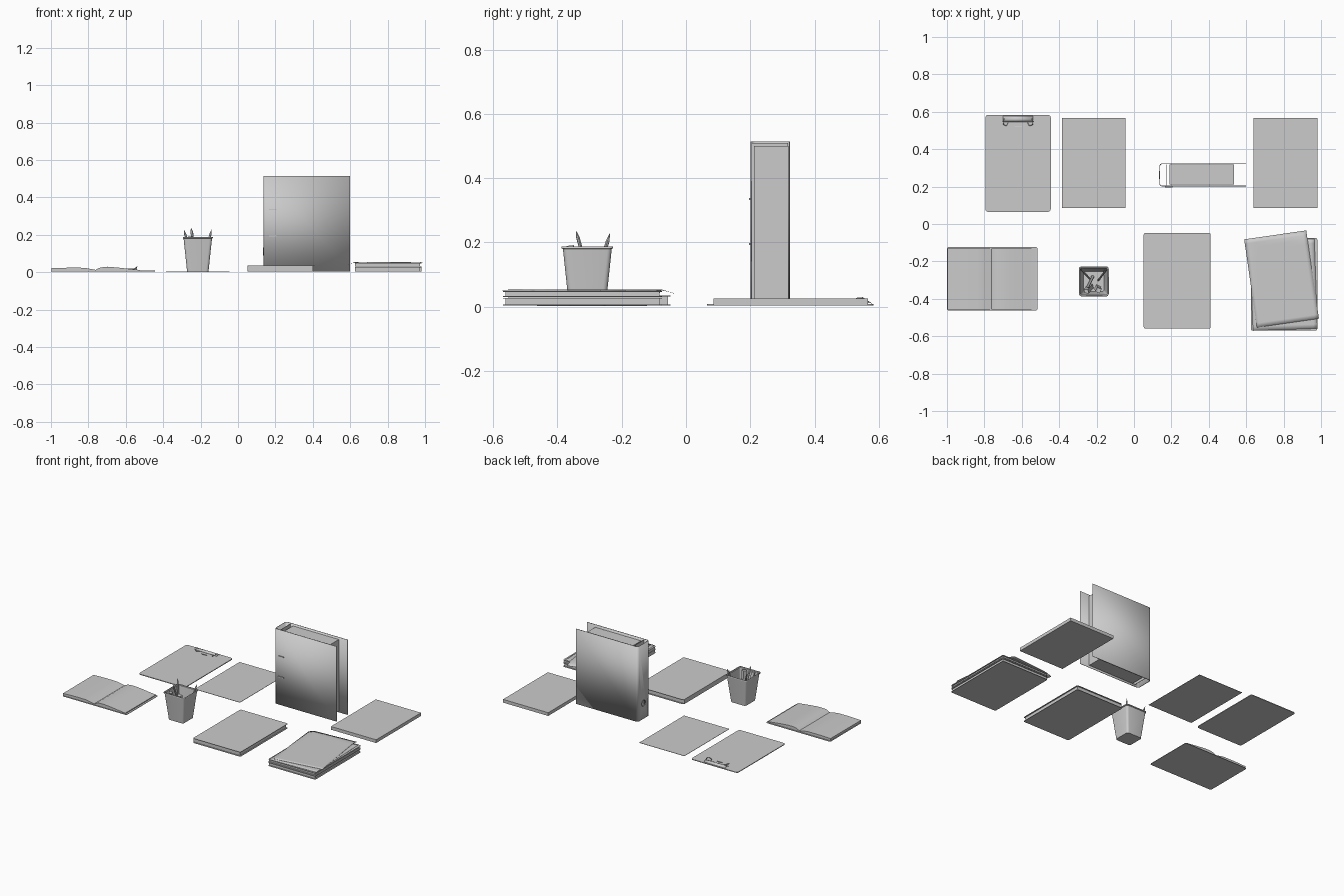
import bpy, bmesh, math
from mathutils import Vector, Matrix

if "Cube" in bpy.data.objects:
    bpy.data.objects.remove(bpy.data.objects["Cube"], do_unlink=True)

grey = bpy.data.materials.new("plain_grey")
grey.use_nodes = True
grey.diffuse_color = (0.6, 0.6, 0.6, 1)
grey.node_tree.nodes["Principled BSDF"].inputs["Base Color"].default_value = (0.6, 0.6, 0.6, 1)


def finish(name, bm, smooth=False):
    bmesh.ops.recalc_face_normals(bm, faces=bm.faces)
    mesh = bpy.data.meshes.new(name)
    bm.to_mesh(mesh)
    bm.free()
    mesh.materials.append(grey)
    obj = bpy.data.objects.new(name, mesh)
    bpy.context.collection.objects.link(obj)
    if smooth:
        bpy.ops.object.select_all(action='DESELECT')
        obj.select_set(True)
        bpy.context.view_layer.objects.active = obj
        bpy.ops.object.shade_smooth_by_angle()
    return obj


def solidify(obj, thickness, offset=0):
    mod = obj.modifiers.new("thickness", 'SOLIDIFY')
    mod.thickness = thickness
    mod.offset = offset


def rounded(x0, x1, y0, y1, r=0.0, steps=4):
    """Outline of a rectangle with rounded corners."""
    if r == 0:
        return [(x0, y0), (x1, y0), (x1, y1), (x0, y1)]
    centres = [(x1 - r, y1 - r), (x0 + r, y1 - r), (x0 + r, y0 + r), (x1 - r, y0 + r)]
    return [(cx + r * math.cos((q + s / steps) * math.pi / 2),
             cy + r * math.sin((q + s / steps) * math.pi / 2))
            for q, (cx, cy) in enumerate(centres) for s in range(steps + 1)]


def slab(name, x0, x1, y0, y1, z0, z1, r=0.0):
    bm = bmesh.new()
    face = bm.faces.new([bm.verts.new((x, y, z0)) for x, y in rounded(x0, x1, y0, y1, r)])
    new = bmesh.ops.extrude_face_region(bm, geom=[face])["geom"]
    bmesh.ops.translate(bm, vec=(0, 0, z1 - z0), verts=[v for v in new if isinstance(v, bmesh.types.BMVert)])
    return finish(name, bm)


def ribbon(name, start, sweep, thickness):
    """Strip swept from a 3D polyline along a vector."""
    bm = bmesh.new()
    a = [bm.verts.new(p) for p in start]
    b = [bm.verts.new(Vector(p) + Vector(sweep)) for p in start]
    for i in range(len(a) - 1):
        bm.faces.new((a[i], a[i + 1], b[i + 1], b[i]))
    obj = finish(name, bm, True)
    solidify(obj, thickness)
    return obj


def rod(name, p, q, r, tip=0.0, sides=8, flat=1.0):
    """Stick from p to q with an optional pointed end."""
    p, q = Vector(p), Vector(q)
    length = (q - p).length
    bm = bmesh.new()
    bmesh.ops.create_cone(bm, cap_ends=True, segments=sides, radius1=r, radius2=r, depth=length - tip,
                          matrix=Matrix.Translation((0, 0, (length - tip) / 2)))
    if tip:
        bmesh.ops.create_cone(bm, cap_ends=False, segments=sides, radius1=r, radius2=r * 0.1, depth=tip,
                              matrix=Matrix.Translation((0, 0, length - tip / 2)))
    bmesh.ops.scale(bm, vec=(1, flat, 1), verts=bm.verts)
    turn = (q - p).to_track_quat('Z', 'Y').to_matrix().to_4x4()
    bmesh.ops.transform(bm, matrix=Matrix.Translation(p) @ turn, verts=bm.verts)
    return finish(name, bm, sides > 4)


def wire(name, points, r):
    curve = bpy.data.curves.new(name, 'CURVE')
    curve.dimensions = '3D'
    curve.bevel_depth = r
    curve.bevel_resolution = 1
    line = curve.splines.new('POLY')
    line.points.add(len(points) - 1)
    for pt, co in zip(line.points, points):
        pt.co = (*co, 1)
    curve.materials.append(grey)
    obj = bpy.data.objects.new(name, curve)
    bpy.context.collection.objects.link(obj)


# Clipboard with spring clip
slab("clipboard", -0.795, -0.445, 0.065, 0.583, 0.004, 0.009, 0.015)
ribbon("clip_plate", [(-0.70, 0.578, 0.01), (-0.70, 0.568, 0.017), (-0.70, 0.558, 0.019), (-0.70, 0.545, 0.012)],
       (0.16, 0, 0), 0.002)
for side in (-1, 1):
    wire("clip_wire", [(-0.62 + side * x, y, z) for x, y, z in
                       ((0.07, 0.57, 0.013), (0.08, 0.55, 0.028), (0.077, 0.53, 0.026),
                        (0.06, 0.525, 0.015), (0.05, 0.545, 0.013))], 0.002)
wire("clip_tab", [(-0.64, 0.522, 0.011), (-0.60, 0.522, 0.011)], 0.002)

# Loose sheet and paper block
slab("paper_sheet", -0.385, -0.045, 0.085, 0.567, 0.004, 0.006)
slab("paper_block", 0.64, 0.98, 0.085, 0.567, 0.004, 0.026)

# Ring binder: wrapped cover, finger hole, mechanism, contents
r = 0.014
arc = [(0.137 + r - r * math.sin(a), 0.203 + r - r * math.cos(a)) for a in (i * math.pi / 10 for i in range(6))]
path = [(0.60, 0.203)] + arc + [(x, 0.525 - y) for x, y in reversed(arc)] + [(0.60, 0.322)]
cover = ribbon("binder_cover", [(x, y, 0.004) for x, y in path], (0, 0, 0.51), 0.004)
bm = bmesh.new()
bmesh.ops.create_cone(bm, cap_ends=True, segments=24, radius1=0.019, radius2=0.019, depth=0.03,
                      matrix=Matrix.Translation((0.137, 0.2625, 0.11)) @ Matrix.Rotation(math.pi / 2, 4, 'Y'))
cutter = finish("hole_cutter", bm)
cutter.hide_render = True
cut = cover.modifiers.new("finger_hole", 'BOOLEAN')
cut.operation = 'DIFFERENCE'
cut.object = cutter
bpy.ops.object.select_all(action='DESELECT')
cover.select_set(True)
bpy.context.view_layer.objects.active = cover
for mod in list(cover.modifiers):
    bpy.ops.object.modifier_apply(modifier=mod.name)
bpy.data.objects.remove(cutter, do_unlink=True)
bpy.ops.mesh.primitive_torus_add(location=(0.135, 0.2625, 0.11), rotation=(0, math.pi / 2, 0),
                                 major_radius=0.02, minor_radius=0.002, major_segments=24, minor_segments=6)
bpy.context.object.name = "finger_ring"
bpy.context.object.data.materials.append(grey)
slab("binder_mechanism", 0.17, 0.173, 0.206, 0.318, 0.01, 0.51)
slab("binder_pages", 0.19, 0.535, 0.212, 0.319, 0.012, 0.50)
for z in (0.195, 0.335):
    slab("binder_slot", 0.165, 0.205, 0.196, 0.204, z - 0.003, z + 0.003)

# Open book: cover and two page humps meeting at the gutter
slab("open_book_cover", -1.0, -0.515, -0.463, -0.122, 0.003, 0.006, 0.012)
mid, left, right = -0.76, -0.996, -0.527
top = []
for i in range(25):
    t = i / 24
    x = left + t * (right - left)
    if x < mid:
        u = (mid - x) / (mid - left)
        z = 0.012 + 0.009 * min(1, u * 4) + 0.003 * math.sin(math.pi * u)
    else:
        u = (x - mid) / (right - mid)
        z = 0.012 + 0.018 * math.sin(math.pi * u ** 0.6) * (1 - u * 0.4)
    top.append((x, z))
bm = bmesh.new()
face = bm.faces.new([bm.verts.new((x, -0.458, z)) for x, z in [(left, 0.006)] + top + [(right, 0.006)]])
new = bmesh.ops.extrude_face_region(bm, geom=[face])["geom"]
bmesh.ops.translate(bm, vec=(0, 0.328, 0), verts=[v for v in new if isinstance(v, bmesh.types.BMVert)])
finish("open_book_pages", bm, True)

# Pen cup: tapered rounded square
bm = bmesh.new()
loops = []
for half, z in ((0.057, 0.002), (0.076, 0.18), (0.08, 0.182), (0.08, 0.188)):
    loops.append([bm.verts.new((x - 0.215, y - 0.307, z)) for x, y in rounded(-half, half, -half, half, 0.014)])
for a, b in zip(loops, loops[1:]):
    for i in range(len(a)):
        j = (i + 1) % len(a)
        bm.faces.new((a[i], a[j], b[j], b[i]))
bm.faces.new(loops[0])
cup = finish("pen_cup", bm, True)
solidify(cup, 0.004, -1)

# Cup contents
rod("pencil_left", (-0.23, -0.30, 0.01), (-0.289, -0.237, 0.228), 0.006, 0.025, 6)
rod("pencil_right", (-0.19, -0.30, 0.01), (-0.142, -0.237, 0.228), 0.006, 0.025, 6)
rod("pen_front", (-0.22, -0.28, 0.01), (-0.25, -0.342, 0.236), 0.008, 0.02, 8, 0.6)
rod("eraser", (-0.23, -0.33, 0.01), (-0.255, -0.36, 0.189), 0.018, 0, 4, 0.7)
rod("sharpener", (-0.195, -0.34, 0.01), (-0.19, -0.355, 0.185), 0.018, 0, 4)


# Bound books: thin covers, recessed pages, closed spine
def bound_book(name, x0, x1, y0, y1, z0, z1):
    slab(name + "_bottom_cover", x0, x1, y0, y1, z0, z0 + 0.003, 0.01)
    slab(name + "_top_cover", x0, x1, y0, y1, z1 - 0.003, z1, 0.01)
    slab(name + "_spine", x0, x0 + 0.004, y0 + 0.008, y1 - 0.008, z0, z1)
    slab(name + "_pages", x0 + 0.004, x1 - 0.008, y0 + 0.008, y1 - 0.008, z0 + 0.003, z1 - 0.003)


bound_book("notebook", 0.052, 0.41, -0.56, -0.048, 0.004, 0.035)

# Stack: two bundles with skewed sheets drooping over the edges
X0, X1, Y0, Y1 = 0.625, 0.98, -0.57, -0.075
bound_book("stack_lower", X0, X1, Y0, Y1, 0.004, 0.028)
bound_book("stack_upper", X0, X1, Y0, Y1, 0.03, 0.049)


def loose_sheet(name, cx, cy, w, d, degrees, z):
    bm = bmesh.new()
    bmesh.ops.create_grid(bm, x_segments=16, y_segments=20, size=0.5)
    spin = Matrix.Rotation(math.radians(degrees), 4, 'Z')
    for v in bm.verts:
        p = spin @ Vector((v.co.x * w, v.co.y * d, 0)) + Vector((cx, cy, 0))
        over = max(0, X0 - p.x, p.x - X1) + max(0, Y0 - p.y, p.y - Y1)
        v.co = (p.x, p.y, z - 0.3 * over)
    solidify(finish(name, bm, True), 0.001)


loose_sheet("loose_sheet_lower", 0.80, -0.325, 0.345, 0.48, 2, 0.051)
loose_sheet("loose_sheet_upper", 0.789, -0.294, 0.335, 0.476, 8.2, 0.053)
